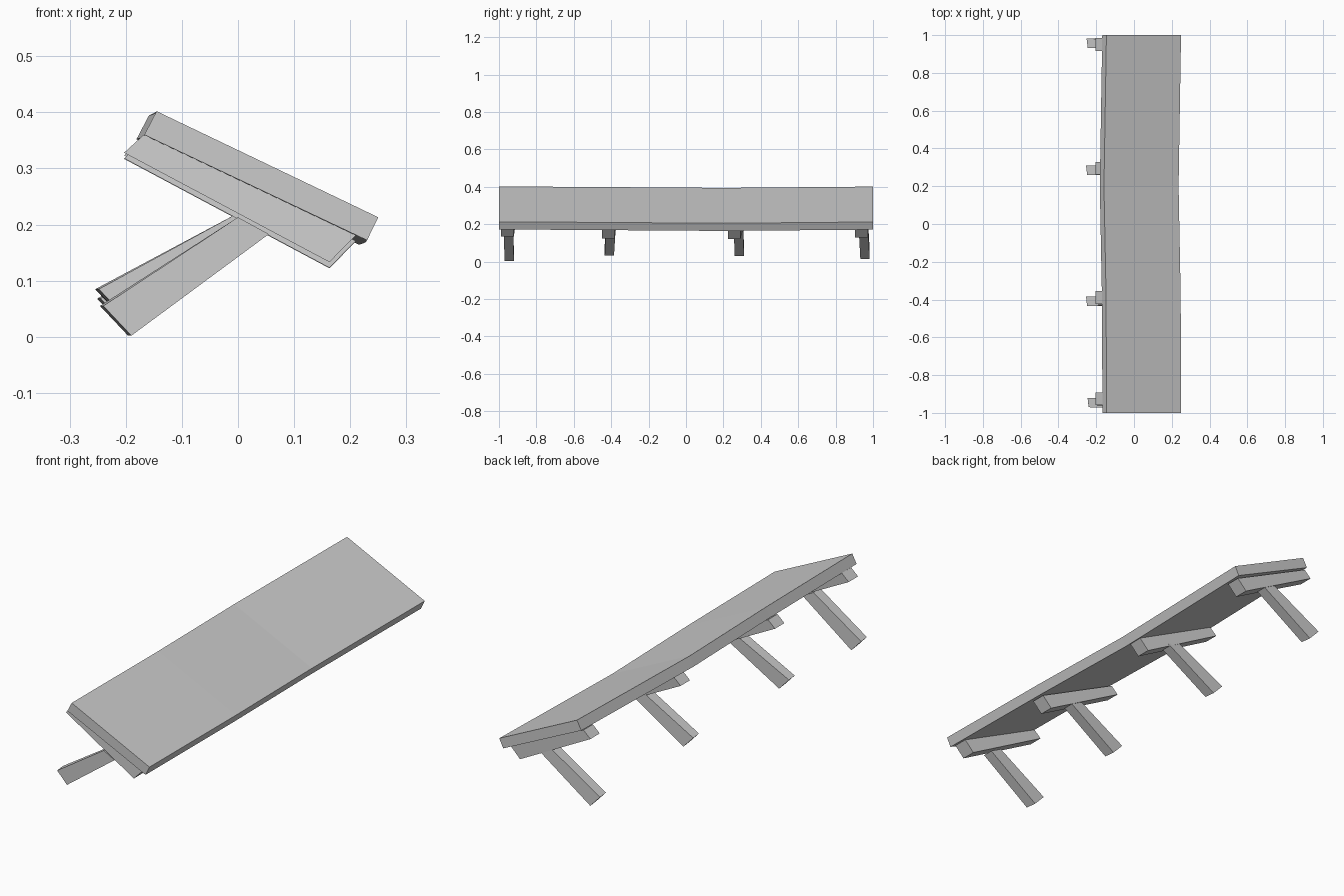
import bpy

cube = bpy.data.objects.get("Cube")
if cube:
    bpy.data.objects.remove(cube, do_unlink=True)

grey = bpy.data.materials.new("plain_grey")
grey.use_nodes = True
grey.diffuse_color = (0.6, 0.6, 0.6, 1)
grey.node_tree.nodes["Principled BSDF"].inputs["Base Color"].default_value = (0.6, 0.6, 0.6, 1)


def loft(name, sections):
    """Skin a list of four-cornered sections and cap both ends."""
    verts = [p for s in sections for p in s]
    faces = [(3, 2, 1, 0)]
    for k in range(len(sections) - 1):
        a = 4 * k
        for i in range(4):
            j = (i + 1) % 4
            faces.append((a + i, a + j, a + 4 + j, a + 4 + i))
    n = len(verts)
    faces.append((n - 4, n - 3, n - 2, n - 1))
    mesh = bpy.data.meshes.new(name)
    mesh.from_pydata(verts, [], faces)
    mesh.materials.append(grey)
    obj = bpy.data.objects.new(name, mesh)
    bpy.context.collection.objects.link(obj)
    # Consistent outward faces
    import bmesh
    bm = bmesh.new()
    bm.from_mesh(mesh)
    bmesh.ops.recalc_face_normals(bm, faces=bm.faces)
    bm.to_mesh(mesh)
    bm.free()
    return obj


# Sloping plank, sagging slightly along its length
profile = [(-0.145, 0.402), (0.25, 0.213), (0.23, 0.172), (-0.167, 0.36)]
sag = [(-1, 0, 0), (-0.37, -0.003, -0.004), (0.2, -0.014, -0.008), (1, -0.001, -0.001)]
loft("plank", [[(x + dx, y, z + dz) for x, z in profile] for y, dx, dz in sag])

# Supports: beam y at its low and high ends, beam drop,
# leg y at foot and top, leg foot shift in x and z
supports = [
    (-0.955, -0.925, 0.0, -0.945, -0.950, 0.0, 0.0),
    (-0.415, -0.390, -0.01, -0.410, -0.400, -0.008, 0.03),
    (0.258, 0.295, -0.011, 0.285, 0.280, -0.008, 0.029),
    (0.938, 0.950, -0.005, 0.957, 0.948, -0.005, 0.013),
]
HALF_BEAM, HALF_LEG = 0.034, 0.025

for i, (y_low, y_high, drop, y_foot, y_top, dx, dz) in enumerate(supports, 1):
    # Cross beam with slanted ends, lying against the underside
    high = [(-0.168, 0.36 + drop), (-0.203, 0.328 + drop)]
    low = [(0.21, 0.181 + drop), (0.163, 0.133 + drop)]
    loft(f"cross_beam_{i}", [
        [(x, y + s * HALF_BEAM, z) for (x, z), s in zip((e[0], e[0], e[1], e[1]), (-1, 1, 1, -1))]
        for e, y in ((high, y_high), (low, y_low))])

    # Leaning leg, its foot cut at a slight skew
    foot = [(-0.24 + dx, 0.055 + dz), (-0.19 + dx, 0.002 + dz)]
    top = [(0.0, 0.213 + dz / 4), (0.055, 0.183 + dz / 4)]
    corners = []
    for e, y, skew in ((foot, y_foot, -0.006), (top, y_top, 0)):
        corners.append([(x + (skew if s > 0 else 0), y + s * HALF_LEG, z)
                        for (x, z), s in zip((e[0], e[0], e[1], e[1]), (-1, 1, 1, -1))])
    loft(f"leg_{i}", corners)
